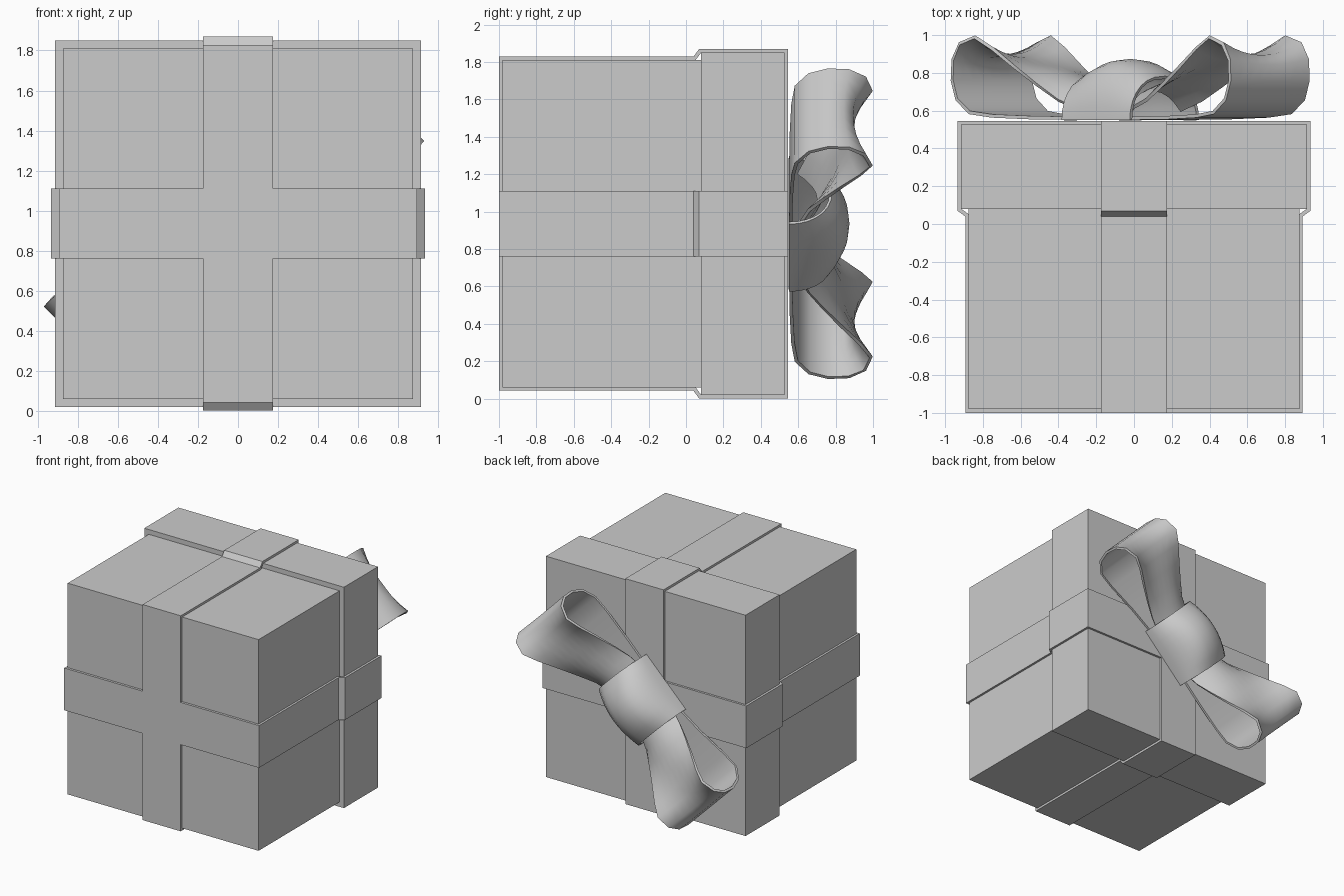
import bpy, bmesh, math
from mathutils import Vector

if "Cube" in bpy.data.objects:
    bpy.data.objects.remove(bpy.data.objects["Cube"])

CZ = 0.935                      # height of the box centre
BOW = Vector((-0.02, 0, CZ))    # bow centre on the lid
R = math.sqrt(0.5)


def box(name, half, y0, y1):
    bpy.ops.mesh.primitive_cube_add(size=1, location=(0, (y0 + y1) / 2, CZ))
    ob = bpy.context.object
    ob.name = name
    ob.scale = (2 * half, y1 - y0, 2 * half)


def sheet(name, rows, thick, closed=False, smooth=False):
    """Skin rows of points into a strip and give it thickness."""
    bm = bmesh.new()
    vs = [[bm.verts.new(p) for p in row] for row in rows]
    n = len(vs)
    for i in range(n if closed else n - 1):
        a, b = vs[i], vs[(i + 1) % n]
        for j in range(len(a) - 1):
            bm.faces.new((a[j], a[j + 1], b[j + 1], b[j]))
    bmesh.ops.recalc_face_normals(bm, faces=bm.faces)
    me = bpy.data.meshes.new(name)
    bm.to_mesh(me)
    bm.free()
    ob = bpy.data.objects.new(name, me)
    bpy.context.collection.objects.link(ob)
    mod = ob.modifiers.new("thickness", 'SOLIDIFY')
    mod.thickness = thick
    mod.offset = 0
    mod.use_even_offset = True
    if smooth:
        bpy.ops.object.select_all(action='DESELECT')
        ob.select_set(True)
        bpy.context.view_layer.objects.active = ob
        bpy.ops.object.modifier_apply(modifier=mod.name)
        bpy.ops.object.shade_smooth_by_angle(angle=math.radians(50))


def bow_point(u, v, y):
    """u runs along the bow, v across it, both in the lid plane."""
    return BOW + Vector(((u + v) * R, y, (u - v) * R))


# Box and lid
box("box_body", 0.875, -0.98, 0.1)
box("box_lid", 0.915, 0.08, 0.527)

# Ribbon bands stepping out over the lid
half_path = [(0.883, -0.99), (0.883, 0.045), (0.924, 0.075), (0.924, 0.535)]
path = half_path + [(-a, y) for a, y in reversed(half_path)]
W = 0.175
sheet("ribbon_vertical", [[(s, y, CZ + a) for s in (-W, W)] for a, y in path], 0.02, closed=True)
sheet("ribbon_horizontal", [[(a, y, CZ + s) for s in (-W, W)] for a, y in path], 0.02, closed=True)

# Bow loops: (distance along, height, extra height in the middle of the strip)
loop = [(0.12, 0.56, 0), (0.45, 0.562, 0), (0.70, 0.572, 0), (0.83, 0.59, 0),
        (0.92, 0.66, 0), (0.955, 0.76, 0), (0.95, 0.87, -0.03), (0.90, 0.955, -0.07),
        (0.80, 0.99, -0.10), (0.70, 0.93, -0.06), (0.57, 0.83, 0.0),
        (0.44, 0.735, 0.06), (0.32, 0.655, 0.10), (0.18, 0.60, 0.11)]
for name, s in (("bow_loop_upper", 1), ("bow_loop_lower", -1)):
    rows = []
    for u, y, mid in loop:
        k = min(1, max(0, (u - 0.25) / 0.6))
        lo, hi = -0.2 - 0.01 * k, 0.2 + 0.18 * k
        row = []
        for j in range(9):
            t = j / 8
            row.append(bow_point(s * u, s * (lo + (hi - lo) * t), y + mid * 4 * t * (1 - t)))
        rows.append(row)
    sheet(name, rows, 0.018, smooth=True)

# Domed knot wrapped across the middle
rows = []
for i in range(9):
    p = -1 + i / 4
    h = 0.315 - 0.09 * p * p
    row = []
    for j in range(15):
        a = math.pi * j / 14
        c = math.cos(a)
        v = 0.25 * math.copysign(abs(c) ** 0.8, c)
        row.append(bow_point(0.255 * p, v, 0.55 + h * math.sin(a)))
    rows.append(row)
sheet("bow_knot", rows, 0.018, smooth=True)
